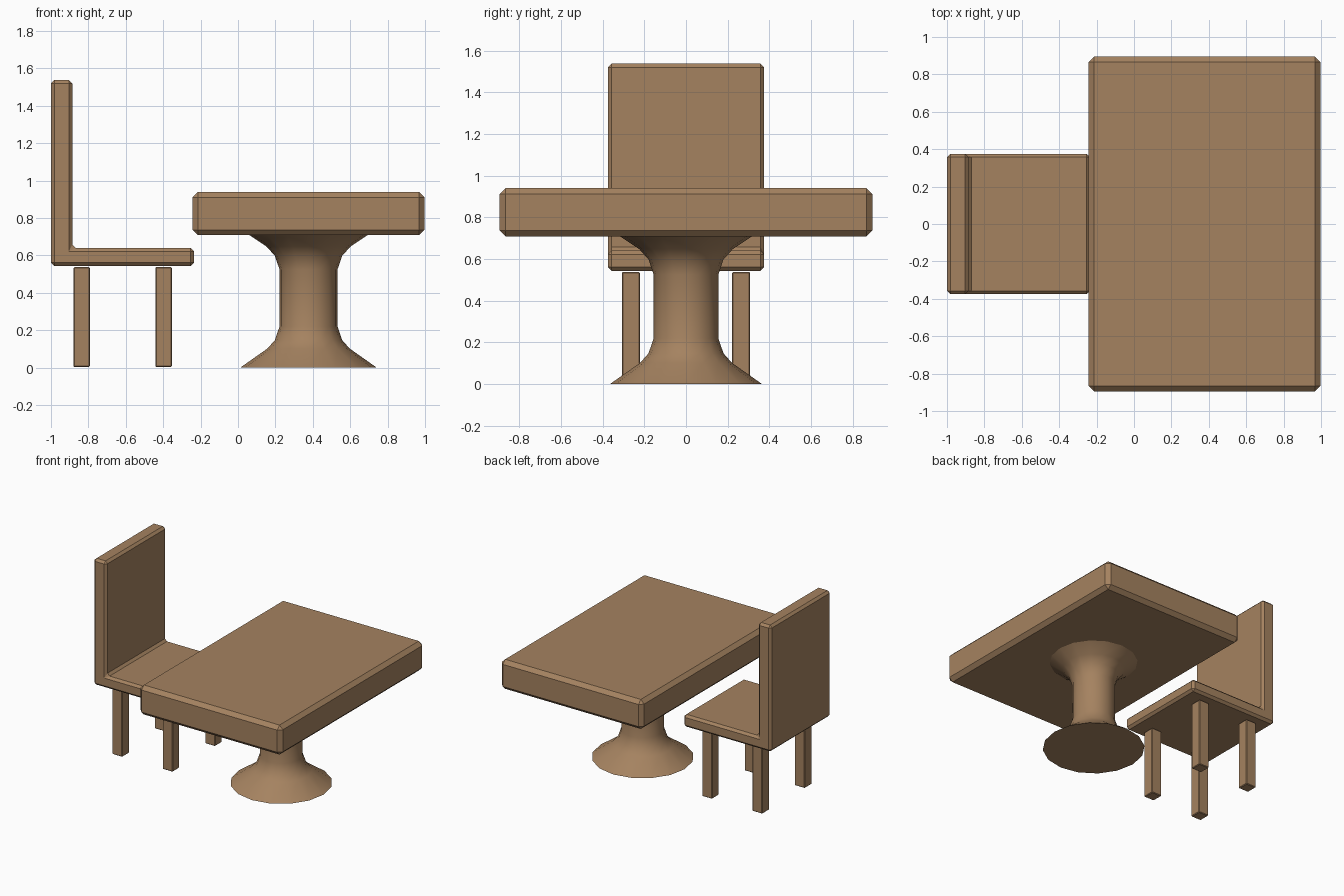
import bpy, bmesh, math

if "Cube" in bpy.data.objects:
    bpy.data.objects.remove(bpy.data.objects["Cube"])

wood = bpy.data.materials.new("brown wood")
wood.diffuse_color = (0.376, 0.225, 0.117, 1)
wood.use_nodes = True
wood.node_tree.nodes["Principled BSDF"].inputs["Base Color"].default_value = wood.diffuse_color


def finish(name, bm, bevel=0):
    bmesh.ops.recalc_face_normals(bm, faces=bm.faces)
    me = bpy.data.meshes.new(name)
    bm.to_mesh(me)
    bm.free()
    me.materials.append(wood)
    ob = bpy.data.objects.new(name, me)
    bpy.context.collection.objects.link(ob)
    if bevel:
        mod = ob.modifiers.new("chamfer", 'BEVEL')
        mod.width = bevel
        mod.segments = 1
        mod.limit_method = 'ANGLE'
    return ob


def prism(name, profile, y0, y1, bevel):
    """Extrude an x-z outline along y."""
    bm = bmesh.new()
    face = bm.faces.new([bm.verts.new((x, y0, z)) for x, z in profile])
    ext = bmesh.ops.extrude_face_region(bm, geom=[face])
    verts = [v for v in ext["geom"] if isinstance(v, bmesh.types.BMVert)]
    bmesh.ops.translate(bm, verts=verts, vec=(0, y1 - y0, 0))
    return finish(name, bm, bevel)


def box(name, x0, x1, y0, y1, z0, z1, bevel):
    return prism(name, [(x0, z0), (x1, z0), (x1, z1), (x0, z1)], y0, y1, bevel)


# Chair: seat and back in one L-shaped piece
prism("chair_seat_and_back",
      [(-1, 0.543), (-0.236, 0.543), (-0.236, 0.64), (-0.886, 0.64),
       (-0.886, 1.537), (-1, 1.537)], -0.375, 0.375, 0.018)

# Chair legs
for end, x in (("back", -0.836), ("front", -0.398)):
    for side, y in (("right", -0.264), ("left", 0.264)):
        box(f"{end}_{side}_leg", x - 0.044, x + 0.044, y - 0.044, y + 0.044,
            0.004, 0.537, 0.005)

# Table top
box("table_top", -0.242, 0.997, -0.895, 0.895, 0.708, 0.94, 0.029)

# Table pedestal: turned profile (radius, height)
profile = [(0.365, 0), (0.22, 0.102), (0.18, 0.147), (0.155, 0.22),
           (0.155, 0.525), (0.18, 0.598), (0.225, 0.648), (0.318, 0.71)]
N = 16
bm = bmesh.new()
rings = [[bm.verts.new((0.377 + r * math.cos(2 * math.pi * i / N),
                        r * math.sin(2 * math.pi * i / N), z))
          for i in range(N)] for r, z in profile]
for a, b in zip(rings, rings[1:]):
    for i in range(N):
        j = (i + 1) % N
        bm.faces.new((a[i], a[j], b[j], b[i])).smooth = True
bm.faces.new(rings[0])
bm.faces.new(rings[-1])
for e in bm.edges:
    e.smooth = all(f.smooth for f in e.link_faces)
finish("table_pedestal", bm)
